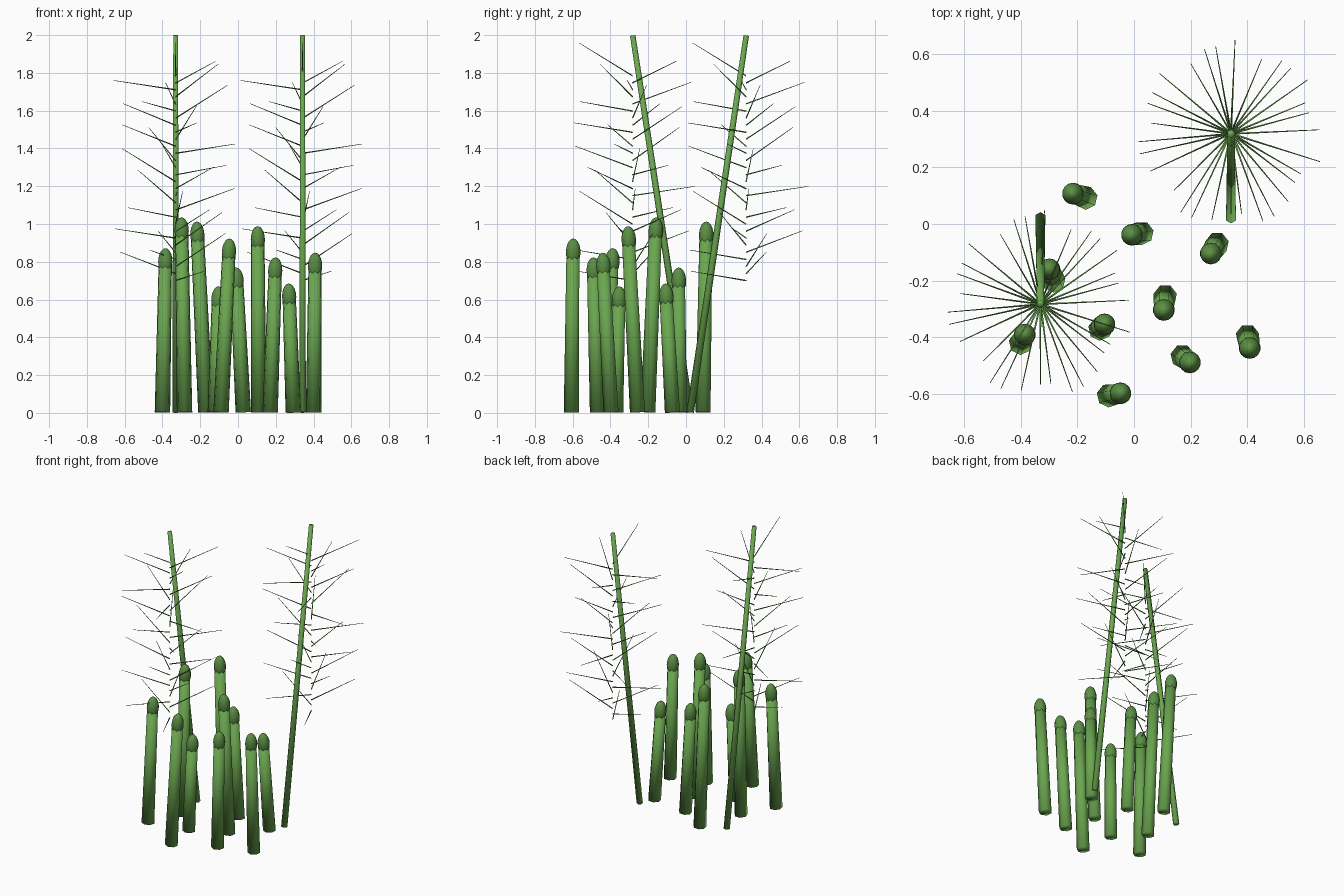
import bpy, bmesh, math
from mathutils import Vector, Matrix

if "Cube" in bpy.data.objects:
    bpy.data.objects.remove(bpy.data.objects["Cube"])


def material(name, rgb):
    m = bpy.data.materials.new(name)
    m.diffuse_color = (*rgb, 1)
    m.use_nodes = True
    m.node_tree.nodes["Principled BSDF"].inputs["Base Color"].default_value = m.diffuse_color
    return m


STEM = material("stem green", (0.147, 0.386, 0.08))
TIP = material("bud green", (0.105, 0.275, 0.058))


def axis_matrix(a, b):
    """Frame at a with local z pointing to b and no twist about it."""
    turn = Vector((0, 0, 1)).rotation_difference((b - a).normalized())
    return Matrix.Translation(a) @ turn.to_matrix().to_4x4()


def add_rod(bm, a, b, r1, r2, sides):
    """Tapered rod from a to b, with a corner facing the front."""
    length = (b - a).length
    # bmesh cones start at +y, so turn that corner round to -y
    m = (axis_matrix(a, b) @ Matrix.Translation((0, 0, length / 2))
         @ Matrix.Rotation(math.pi, 4, 'Z'))
    bmesh.ops.create_cone(bm, cap_ends=True, segments=sides, radius1=r1,
                          radius2=r2, depth=length, matrix=m)


def finish(bm, name, mat):
    me = bpy.data.meshes.new(name)
    for f in bm.faces:
        f.smooth = True
    bm.to_mesh(me)
    bm.free()
    me.materials.append(mat)
    ob = bpy.data.objects.new(name, me)
    bpy.context.collection.objects.link(ob)
    return ob


# Young shoots: base x, base y, tip x, tip y, total height
shoots = [
    (-0.17, 0.092, -0.215, 0.107, 1.013),
    (0.028, -0.032, -0.007, -0.038, 0.77),
    (0.293, -0.07, 0.271, -0.104, 0.685),
    (-0.283, -0.20, -0.298, -0.16, 1.035),
    (-0.40, -0.42, -0.385, -0.39, 0.872),
    (-0.12, -0.37, -0.104, -0.354, 0.67),
    (0.11, -0.255, 0.105, -0.303, 0.988),
    (0.17, -0.467, 0.197, -0.488, 0.823),
    (0.40, -0.395, 0.408, -0.437, 0.848),
    (-0.09, -0.605, -0.048, -0.597, 0.923),
]
for i, (x1, y1, x2, y2, h) in enumerate(shoots):
    a, b = Vector((x1, y1, 0.003)), Vector((x2, y2, h - 0.072))
    bm = bmesh.new()
    add_rod(bm, a, b, 0.042, 0.036, 7)
    finish(bm, f"shoot_stalk_{i + 1}", STEM)
    # Pointed bud, an upright ellipsoid sunk into the stalk
    bm = bmesh.new()
    turn = axis_matrix(b, b + (b - a))
    bmesh.ops.create_uvsphere(bm, u_segments=14, v_segments=10, radius=1,
                              matrix=turn @ Matrix.Diagonal((0.0385, 0.0385, 0.072, 1)))
    finish(bm, f"shoot_bud_{i + 1}", TIP)

# Tall ferny stems, leaning forward and back
LENGTH, COUNT = 0.333, 30
for name, x, y_base, y_top in (("left", -0.33, 0.022, -0.282),
                               ("right", 0.342, 0.022, 0.319)):
    bm = bmesh.new()
    add_rod(bm, Vector((x, y_base, 0.003)), Vector((x, y_top, 1.998)),
            0.020, 0.0145, 6)
    finish(bm, f"{name}_tall_stem", STEM)
    # Needles spiral down an upright line below the stem's top
    bm = bmesh.new()
    for k in range(COUNT):
        turn = math.radians(270 + 137.5 * k)
        rise = (0.55, 0.35, 0.15)[k % 3]
        a = Vector((x, y_top, 1.785 - 0.0374 * k))
        d = Vector((math.cos(turn) * math.cos(rise),
                    math.sin(turn) * math.cos(rise), math.sin(rise)))
        add_rod(bm, a, a + d * LENGTH, 0.0042, 0.0015, 3)
    finish(bm, f"{name}_needles", STEM)
